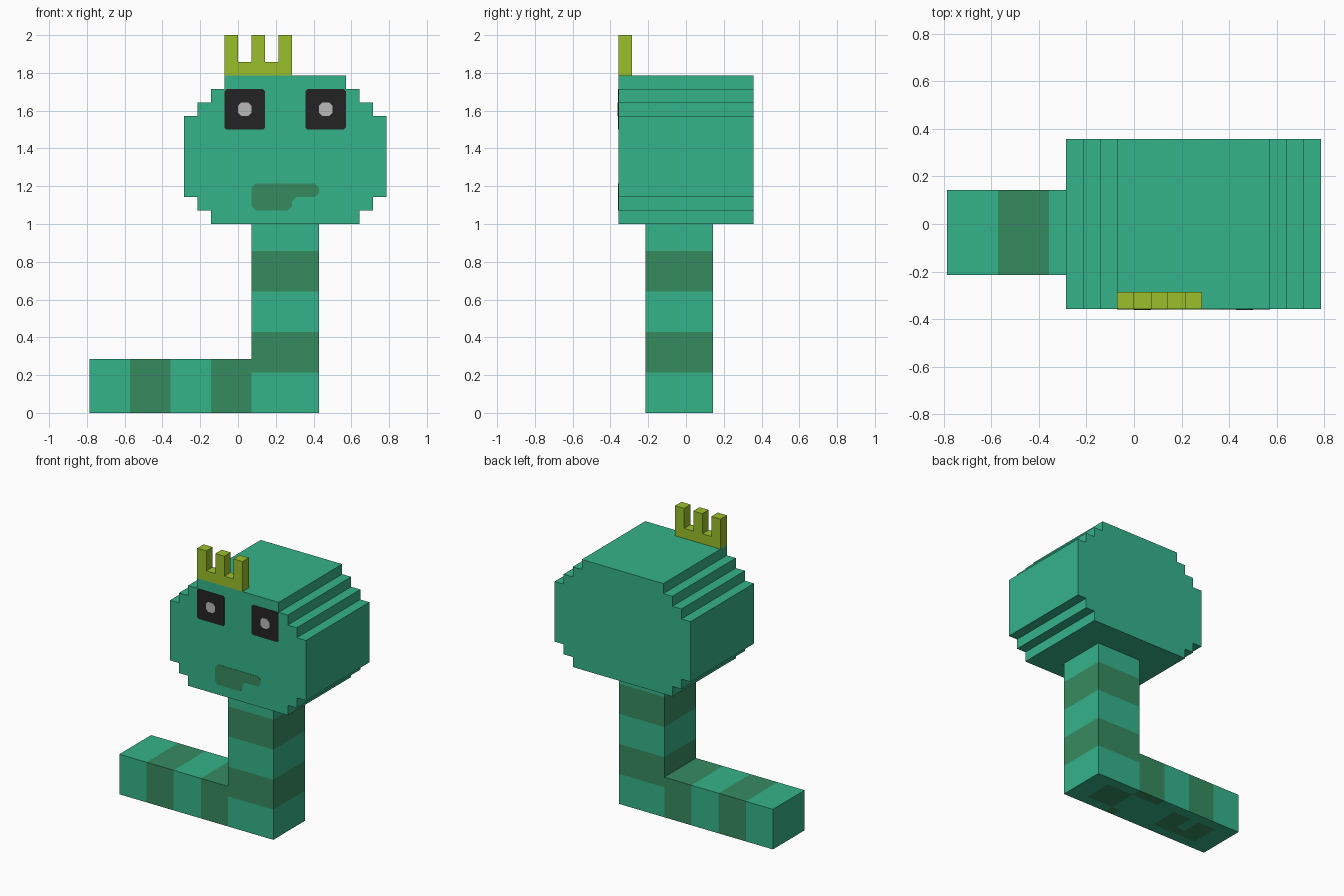
import bpy
import bmesh
from mathutils import Vector

U = 1 / 14  # size of one block

cube = bpy.data.objects.get("Cube")
if cube:
    bpy.data.objects.remove(cube, do_unlink=True)


def make_material(name, rgb):
    mat = bpy.data.materials.new(name)
    mat.use_nodes = True
    color = (*rgb, 1)
    mat.diffuse_color = color
    mat.node_tree.nodes["Principled BSDF"].inputs["Base Color"].default_value = color
    return mat


green = make_material("green", (0.036, 0.451, 0.255))
dark_green = make_material("dark green", (0.037, 0.258, 0.117))
gold = make_material("yellow green", (0.328, 0.521, 0.024))
black = make_material("black", (0.017, 0.017, 0.017))
grey = make_material("light grey", (0.485, 0.485, 0.485))


def prism(outline, y0, y1, chamfer=0):
    """Extrude an x-z outline, in blocks, from y0 to y1."""
    bm = bmesh.new()
    face = bm.faces.new([bm.verts.new((x, y0, z)) for x, z in outline])
    if chamfer:
        bmesh.ops.bevel(bm, geom=bm.verts[:], offset=chamfer, segments=1,
                        affect='VERTICES')
        bm.faces.ensure_lookup_table()
        face = bm.faces[0]
    new = bmesh.ops.extrude_face_region(bm, geom=[face], use_keep_orig=True)["geom"]
    verts = [v for v in new if isinstance(v, bmesh.types.BMVert)]
    bmesh.ops.translate(bm, verts=verts, vec=(0, y1 - y0, 0))
    bmesh.ops.recalc_face_normals(bm, faces=bm.faces[:])
    return bm


def finish(name, bm, *materials):
    bmesh.ops.scale(bm, vec=(U, U, U), verts=bm.verts[:])
    mesh = bpy.data.meshes.new(name)
    bm.to_mesh(mesh)
    bm.free()
    for mat in materials:
        mesh.materials.append(mat)
    obj = bpy.data.objects.new(name, mesh)
    bpy.context.collection.objects.link(obj)


def cut(bm, faces, co, normal):
    geom = set(faces)
    for f in faces:
        geom.update(f.edges, f.verts)
    bmesh.ops.bisect_plane(bm, geom=list(geom), plane_co=co, plane_no=normal)


def rect(x0, z0, x1, z1):
    return [(x0, z0), (x1, z0), (x1, z1), (x0, z1)]


# Head: stepped outline mirrored about its middle
half = [(9, 14), (9, 15), (10, 15), (10, 16), (11, 16), (11, 22),
        (10, 22), (10, 23), (9, 23), (9, 24), (8, 24), (8, 25)]
finish("head", prism(half + [(7 - x, z) for x, z in reversed(half)], -5, 5), green)

# Crown with three prongs
crown = [(-1, 25), (4, 25), (4, 28), (3, 28), (3, 26), (2, 26),
         (2, 28), (1, 28), (1, 26), (0, 26), (0, 28), (-1, 28)]
finish("crown", prism(crown, -5, -4), gold)

# Eyes and mouth as thin plates on the face
for side, x in (("right", -1), ("left", 5)):
    finish(side + "_eye", prism(rect(x, 21, x + 3, 24), -5.03, -5, 0.15), black)
    finish(side + "_pupil", prism(rect(x + 1, 22, x + 2, 23), -5.06, -5.03, 0.25), grey)
mouth = [(1, 15), (4, 15), (4, 16), (6, 16), (6, 17), (1, 17)]
finish("mouth", prism(mouth, -5.03, -5, 0.3), dark_green)

# Neck and tail as one bent body
bm = prism([(-11, 0), (6, 0), (6, 14), (1, 14), (1, 4), (-11, 4)], -3, 2)
tail_bands = [(-8, -5), (-2, 1)]
neck_bands = [(3, 6), (9, 12)]
for x in sum(tail_bands, ()):
    cut(bm, bm.faces[:], (x, 0, 0), (1, 0, 0))
for z in sum(neck_bands, ()):
    # keep the neck bands off the tail
    neck = [f for f in bm.faces if f.calc_center_median().x > 0.9]
    cut(bm, neck, (0, 0, z), (0, 0, 1))


def underside():
    return [f for f in bm.faces if f.normal.z < -0.9]


# Square cells for the blotches below
bm.normal_update()
for x in range(-10, 6):
    cut(bm, underside(), (x, 0, 0), (1, 0, 0))
    bm.normal_update()
for y in range(-2, 2):
    cut(bm, underside(), (0, y, 0), (0, 1, 0))
    bm.normal_update()


def blotch(c):
    front = 1 < 2 - c.y < 4
    neck_spot = (1 < c.x < 4 and front) or (0 < c.x < 1 and c.y < -2)
    band_end = -2 < c.x < 1 and c.y > 1
    ring = -9 < c.x < -4 and front and not (-7 < c.x < -6 and -1 < c.y < 1)
    return neck_spot or band_end or ring


def inside(value, bands):
    return any(a < value < b for a, b in bands)


for f in bm.faces:
    c = f.calc_center_median()
    if f.normal.z < -0.9:
        dark = blotch(c)
    elif c.x > 0.99:
        dark = inside(c.z, neck_bands)
    else:
        dark = inside(c.x, tail_bands)
    f.material_index = int(dark)
finish("neck_and_tail", bm, green, dark_green)
